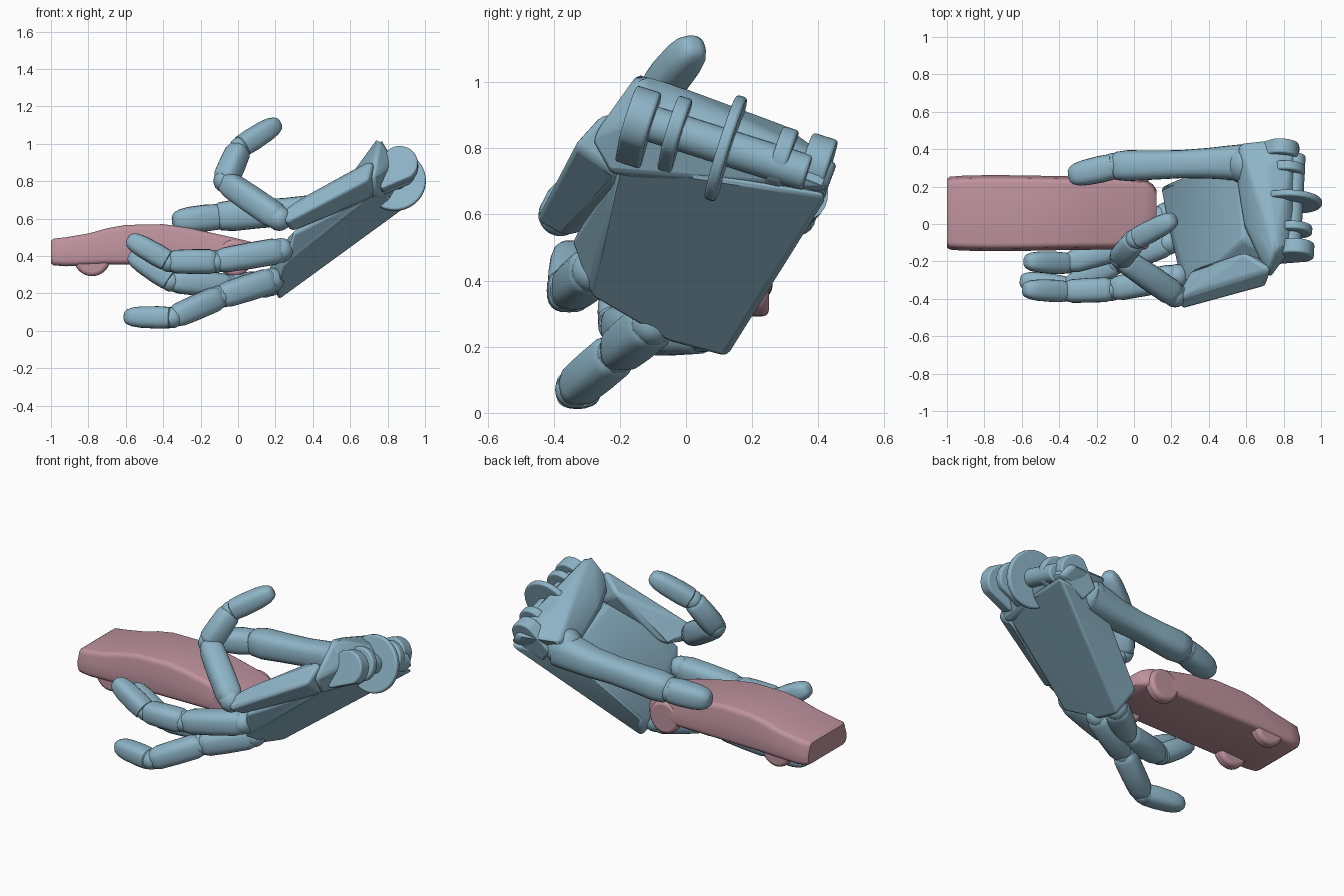
import bpy, bmesh, math
from mathutils import Vector

if "Cube" in bpy.data.objects:
    bpy.data.objects.remove(bpy.data.objects["Cube"])

def material(name, color):
    m = bpy.data.materials.new(name)
    m.diffuse_color = color
    m.use_nodes = True
    m.node_tree.nodes["Principled BSDF"].inputs["Base Color"].default_value = m.diffuse_color
    return m

BLUE = material("hand_blue", (0.27, 0.46, 0.57, 1))
PINK = material("car_pink", (0.52, 0.29, 0.34, 1))

def finish(name, bm, mat, angle=40, bevel=0):
    bmesh.ops.recalc_face_normals(bm, faces=bm.faces[:])
    me = bpy.data.meshes.new(name)
    bm.to_mesh(me)
    bm.free()
    ob = bpy.data.objects.new(name, me)
    bpy.context.collection.objects.link(ob)
    me.materials.append(mat)
    if bevel:
        b = ob.modifiers.new("round", 'BEVEL')
        b.width, b.segments, b.limit_method = bevel, 3, 'ANGLE'
    bpy.ops.object.select_all(action='DESELECT')
    bpy.context.view_layer.objects.active = ob
    ob.select_set(True)
    bpy.ops.object.shade_smooth_by_angle(angle=math.radians(angle))
    return ob

def hull(name, pts, bevel=0.02):
    bm = bmesh.new()
    for p in pts:
        bm.verts.new(p)
    bmesh.ops.convex_hull(bm, input=bm.verts[:])
    loose = [v for v in bm.verts if not v.link_faces]
    bmesh.ops.delete(bm, geom=loose, context='VERTS')
    bmesh.ops.dissolve_limit(bm, angle_limit=0.05, verts=bm.verts[:], edges=bm.edges[:])
    return finish(name, bm, BLUE, 35, bevel)

def loft(bm, rings):
    vs = [[bm.verts.new(p) for p in r] for r in rings]
    n = len(vs[0])
    for a, b in zip(vs, vs[1:]):
        for i in range(n):
            bm.faces.new((a[i], a[(i + 1) % n], b[(i + 1) % n], b[i]))
    bm.faces.new(vs[0][::-1])
    bm.faces.new(vs[-1])

def segment(name, path, profile):
    """Tube along path; profile is (position 0..1, radius)."""
    path = [Vector(p) for p in path]
    lens = [(b - a).length for a, b in zip(path, path[1:])]
    total = sum(lens)
    axis = (path[-1] - path[0]).normalized()
    u = axis.cross(Vector((0, 0, 1))).normalized()
    v = u.cross(axis)
    rings = []
    for t, r in profile:
        d = t * total
        for i, l in enumerate(lens):
            if d <= l or i == len(lens) - 1:
                c = path[i].lerp(path[i + 1], d / l)
                break
            d -= l
        ring = []
        for k in range(24):
            a = 2 * math.pi * k / 24
            e = lambda w: math.copysign(abs(w) ** 0.75, w)
            ring.append(c + u * r * e(math.cos(a)) + v * r * e(math.sin(a)))
        rings.append(ring)
    bm = bmesh.new()
    loft(bm, rings)
    return finish(name, bm, BLUE, 45)

def ball(name, c, r):
    bm = bmesh.new()
    bmesh.ops.create_uvsphere(bm, u_segments=20, v_segments=12, radius=r)
    bmesh.ops.translate(bm, verts=bm.verts[:], vec=c)
    return finish(name, bm, BLUE, 60)

def disc(name, c, axis, r, depth, mat=BLUE, bevel=0.01):
    bm = bmesh.new()
    bmesh.ops.create_cone(bm, cap_ends=True, segments=36, radius1=r, radius2=r, depth=depth)
    q = Vector(axis).to_track_quat('Z', 'Y')
    for w in bm.verts:
        w.co = q @ w.co + Vector(c)
    return finish(name, bm, mat, 35, bevel)

# Palm slab, index-side block and wrist block
hull("palm", [(0.22, 0.12, 0.165), (0.21, -0.05, 0.21), (0.25, -0.29, 0.35), (0.29, -0.35, 0.52),
              (0.90, 0.43, 0.66), (0.76, -0.2, 0.76), (0.15, 0.2, 0.30), (0.18, 0.02, 0.33),
              (0.27, -0.22, 0.5), (0.56, 0.38, 0.68), (0.58, -0.08, 0.8)])
hull("index_block", [(0.26, -0.46, 0.58), (0.22, -0.4, 0.61), (0.27, -0.38, 0.67), (0.29, -0.37, 0.53),
                     (0.31, -0.24, 0.56), (0.70, -0.34, 0.81), (0.73, -0.24, 0.92), (0.58, -0.15, 0.84),
                     (0.73, -0.2, 0.71)])
hull("wrist_block", [(0.755, -0.15, 1.04), (0.72, -0.30, 0.83), (0.73, -0.24, 0.72), (0.84, -0.14, 0.90),
                     (0.85, 0.08, 0.87), (0.85, 0.38, 0.79), (0.89, 0.43, 0.67), (0.83, 0.46, 0.75),
                     (0.56, 0.43, 0.77), (0.53, 0.34, 0.66), (0.70, 0.28, 0.88), (0.58, 0.0, 0.80)], 0.025)

# Wrist hinge: thin large disc, axle, and rounded forks that run into the palm
AX = Vector((0.05, 0.95, -0.3)).normalized()
disc("wrist_disc", (0.84, 0.12, 0.80), AX, 0.165, 0.035)
disc("wrist_axle", (0.85, 0.13, 0.80), AX, 0.055, 0.5)

def fork(name, c, r, depth):
    back = Vector((-0.72, -0.2, -0.5)).normalized()
    back = (back - AX * back.dot(AX)).normalized()
    side = AX.cross(back)
    pts = []
    for s in (-0.5, 0.5):
        o = Vector(c) + AX * depth * s
        for k in range(25):
            a = math.pi * k / 24
            pts.append(o - back * r * math.sin(a) + side * r * math.cos(a))
        pts += [o + back * 0.16 + side * r * 0.6, o + back * 0.16 - side * r * 0.6]
    hull(name, pts, 0.01)

for i, (c, r, d) in enumerate([((0.865, -0.14, 0.885), 0.098, 0.08), ((0.855, -0.03, 0.86), 0.098, 0.045),
                               ((0.82, 0.29, 0.77), 0.095, 0.05), ((0.79, 0.395, 0.75), 0.09, 0.08)]):
    fork(f"wrist_fork_{i + 1}", c, r, d)

# Fingers: three tapered segments with hinge balls between
BODY = [(-0.04, 0.6), (0.0, 0.86), (0.12, 1.0), (0.5, 1.0), (0.85, 0.95), (0.97, 0.8), (1.02, 0.55)]
TIP = [(0.02, 0.75), (0.06, 0.95), (0.3, 1.0), (0.65, 0.95), (0.83, 0.84), (0.94, 0.65), (0.985, 0.45), (1.0, 0.2)]
FINGERS = {
    "index_finger": [(0.22, -0.38, 0.60), (-0.07, -0.18, 0.8), (0.01, -0.08, 0.98), (0.22, 0.03, 1.115)],
    "middle_finger": [(0.23, -0.28, 0.43), (-0.12, -0.35, 0.37), (-0.37, -0.36, 0.37), (-0.59, -0.35, 0.495)],
    "ring_finger": [(0.18, -0.10, 0.27), (-0.1, -0.21, 0.18), (-0.35, -0.34, 0.07), (-0.61, -0.30, 0.075)],
    "little_finger": [(0.17, 0.05, 0.25), (-0.05, -0.12, 0.24), (-0.36, -0.21, 0.265), (-0.58, -0.2, 0.41)],
}
for name, pts in FINGERS.items():
    for i, r in enumerate((0.071, 0.066, 0.06)):
        prof = TIP if i == 2 else BODY
        segment(f"{name}_part_{i + 1}", pts[i:i + 2], [(t, k * r) for t, k in prof])
        ball(f"{name}_joint_{i + 1}", pts[i], r * 0.93)

# Thumb: fleshy base, long curved part and tip
ball("thumb_base", (0.6, 0.32, 0.69), 0.11)
segment("thumb_part_1", [(0.62, 0.33, 0.68), (0.4, 0.325, 0.645), (0.1, 0.315, 0.625), (-0.12, 0.31, 0.61)],
        [(0, 0.1), (0.15, 0.092), (0.3, 0.082), (0.5, 0.075), (0.7, 0.078), (0.88, 0.083), (0.97, 0.075), (1.0, 0.05)])
ball("thumb_joint", (-0.11, 0.31, 0.61), 0.07)
segment("thumb_part_2", [(-0.1, 0.31, 0.61), (-0.35, 0.255, 0.585)], [(t, k * 0.072) for t, k in TIP])

# Car body: rounded box sections along its length (x, bottom, top, half width)
def section(x, zb, zt, w):
    r, cy = 0.03, 0.058
    out = []
    for sy, sz, a0 in ((1, 1, 0), (-1, 1, 90), (-1, -1, 180), (1, -1, 270)):
        top = 0.94 if sz > 0 else 1
        for k in range(5):
            a = math.radians(a0 + k * 22.5)
            z0 = zt - r if sz > 0 else zb + r
            out.append((x, cy + sy * (w * top - r) + r * math.cos(a), z0 + r * math.sin(a)))
        if a0 in (90, 270):
            out.append((x, cy + w * (-1 if a0 == 90 else 1), (zb + zt) / 2))
    return out

STATIONS = [(-1.0, 0.36, 0.482, 0.183), (-0.985, 0.35, 0.493, 0.195), (-0.92, 0.345, 0.5, 0.2),
            (-0.8, 0.35, 0.52, 0.203), (-0.7, 0.355, 0.548, 0.203), (-0.6, 0.355, 0.566, 0.202),
            (-0.4, 0.355, 0.57, 0.198), (-0.27, 0.355, 0.552, 0.196), (-0.15, 0.355, 0.526, 0.195),
            (-0.02, 0.355, 0.497, 0.192), (0.06, 0.36, 0.478, 0.18), (0.1, 0.365, 0.465, 0.155),
            (0.12, 0.375, 0.45, 0.125)]
bm = bmesh.new()
loft(bm, [section(*s) for s in STATIONS])
finish("car_body", bm, PINK, 40)

# Car wheels, partly sunk in the body
for i, x in enumerate((-0.78, -0.02)):
    for side in (-1, 1):
        disc(f"car_wheel_{i}_{'left' if side > 0 else 'right'}", (x, 0.058 + side * 0.158, 0.39),
             (0, 1, 0), 0.098, 0.07, PINK, 0.02)
